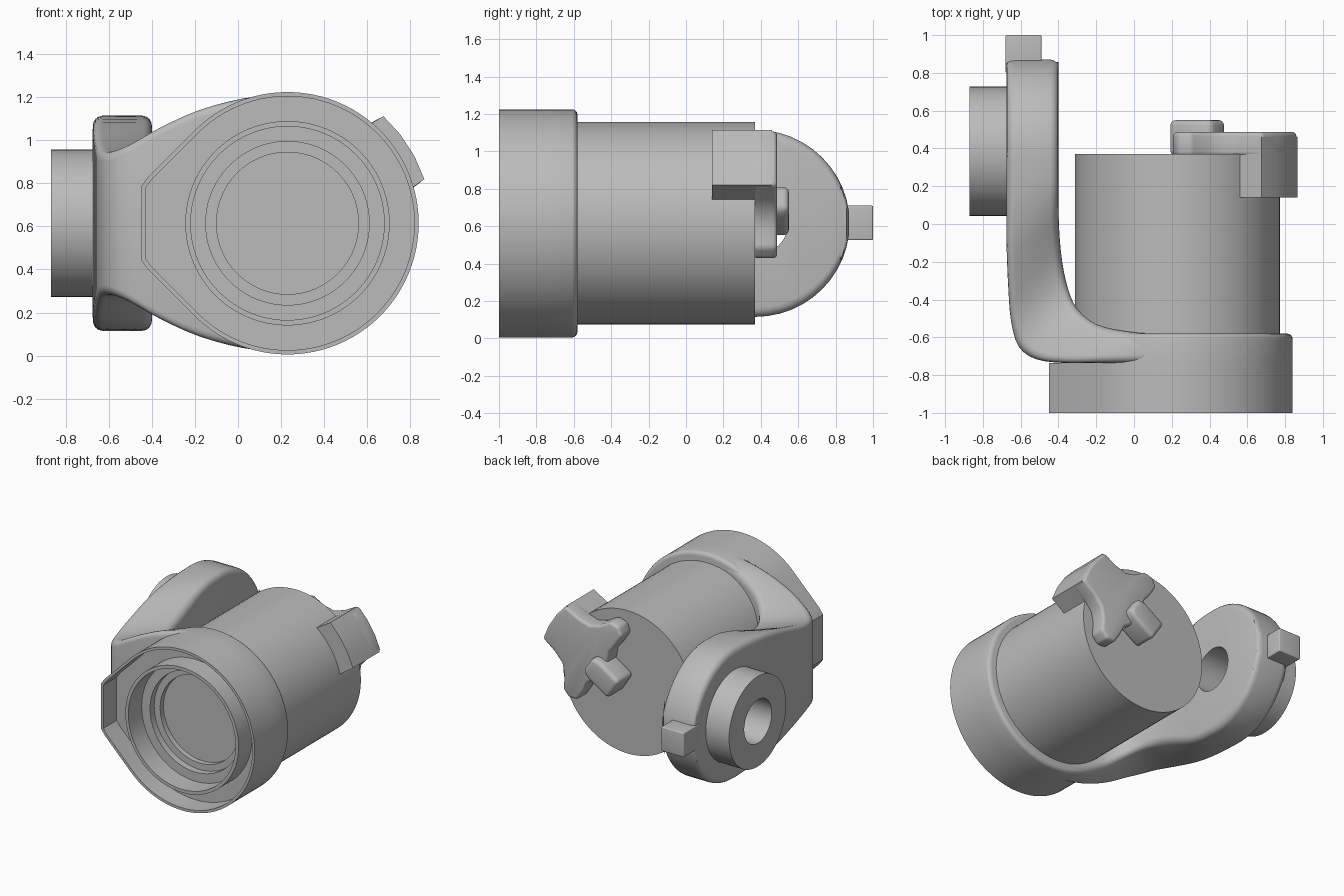
import bpy, bmesh, math
from mathutils import Vector, Matrix

if "Cube" in bpy.data.objects:
    bpy.data.objects.remove(bpy.data.objects["Cube"])

grey = bpy.data.materials.new("plain_grey")
grey.diffuse_color = (0.5, 0.5, 0.5, 1)
grey.use_nodes = True
grey.node_tree.nodes["Principled BSDF"].inputs["Base Color"].default_value = grey.diffuse_color
CX, CZ = 0.23, 0.615          # axis of the main barrel


def make(name, bm):
    bmesh.ops.remove_doubles(bm, verts=bm.verts, dist=1e-5)
    bmesh.ops.recalc_face_normals(bm, faces=bm.faces)
    me = bpy.data.meshes.new(name)
    bm.to_mesh(me)
    bm.free()
    me.materials.append(grey)
    ob = bpy.data.objects.new(name, me)
    bpy.context.collection.objects.link(ob)
    return ob


def finish(ob, bevel=0, cutters=()):
    if bevel:
        m = ob.modifiers.new("bevel", 'BEVEL')
        m.width, m.segments, m.angle_limit = bevel, 4, math.radians(40)
        m.limit_method = 'ANGLE'
        m.use_clamp_overlap = False
    for c in cutters:
        m = ob.modifiers.new("cut", 'BOOLEAN')
        m.object, m.operation, m.solver = c, 'DIFFERENCE', 'EXACT'
    dg = bpy.context.evaluated_depsgraph_get()
    me = bpy.data.meshes.new_from_object(ob.evaluated_get(dg))
    ob.modifiers.clear()
    ob.data = me
    bpy.ops.object.select_all(action='DESELECT')
    ob.select_set(True)
    bpy.context.view_layer.objects.active = ob
    bpy.ops.object.shade_smooth_by_angle(angle=math.radians(35))
    return ob


def prism(name, pts, y0, y1):
    """Extrude an xz outline along y."""
    bm = bmesh.new()
    f = bm.faces.new([bm.verts.new((x, y0, z)) for x, z in pts])
    r = bmesh.ops.extrude_face_region(bm, geom=[f])
    vs = [v for v in r["geom"] if isinstance(v, bmesh.types.BMVert)]
    bmesh.ops.translate(bm, verts=vs, vec=(0, y1 - y0, 0))
    return make(name, bm)


def lathe(name, prof, n=96):
    """Spin (radius, y) points about the barrel axis."""
    bm = bmesh.new()
    vs = [bm.verts.new((CX + r, y, CZ)) for r, y in prof]
    es = [bm.edges.new(p) for p in zip(vs, vs[1:])]
    bmesh.ops.spin(bm, geom=vs + es, cent=(CX, 0, CZ), axis=(0, 1, 0),
                   angle=math.tau, steps=n)
    return make(name, bm)


def x_cylinder(name, r, x0, x1, y, z):
    bm = bmesh.new()
    bmesh.ops.create_cone(bm, cap_ends=True, segments=72, radius1=r, radius2=r,
                          depth=x1 - x0,
                          matrix=Matrix.Translation(((x0 + x1) / 2, y, z))
                          @ Matrix.Rotation(math.pi / 2, 4, 'Y'))
    return make(name, bm)


def wedge_outline(t):
    """Circle with a tangent 45 degree nose on the left, inset by t."""
    r = 0.61 - t
    pts = [(CX + r * math.cos(a), CZ + r * math.sin(a))
           for a in (math.radians(-135 + 270 * i / 72) for i in range(73))]
    a = 0.65 - t
    h = r * math.sqrt(2) - a
    f = 0.17 - 0.3 * t
    return pts + [(CX - a, CZ + h), (CX - 0.68 + t, CZ + f),
                  (CX - 0.68 + t, CZ - f), (CX - a, CZ - h)]


# Front flange: thin-walled nose-shaped rim with a recess
recess = prism("recess_cutter", wedge_outline(0.02), -1.1, -0.84)
bore = lathe("bore_cutter", [(0, -1.2), (0.465, -1.2), (0.465, -0.5), (0, -0.5)])
flange = prism("front_flange", wedge_outline(0), -1, -0.735)
finish(flange, cutters=[recess, bore])

# Stepped bore tube standing in the recess
finish(lathe("bore_tube", [(0.475, -0.8), (0.475, -1), (0.45, -1), (0.45, -0.84),
                           (0.38, -0.84), (0.38, -0.79), (0.33, -0.79),
                           (0.33, -0.75), (0, -0.75)]))

# Rounded ring behind the flange
ring = [(0, -0.737), (0.61, -0.737)] + [
    (0.58 + 0.03 * math.cos(a), -0.61 + 0.03 * math.sin(a))
    for a in (math.pi / 8 * i for i in range(5))] + [(0, -0.58)]
finish(lathe("flange_ring", ring))

# Barrel
finish(lathe("barrel", [(0, -0.65), (0.542, -0.65), (0.542, 0.37), (0, 0.37)]))

# Curved arm: stations of outer x,y / inner x,y / half width
keys = [Vector(k) for k in (
    (0.23, -0.735, 0.23, -0.58, 0.605), (0.0, -0.735, 0.08, -0.58, 0.58),
    (-0.2, -0.735, -0.06, -0.565, 0.53), (-0.38, -0.735, -0.2, -0.53, 0.45),
    (-0.52, -0.715, -0.3, -0.45, 0.37), (-0.61, -0.65, -0.35, -0.34, 0.335),
    (-0.65, -0.52, -0.38, -0.2, 0.345), (-0.665, -0.35, -0.395, -0.05, 0.39),
    (-0.675, -0.1, -0.4, 0.1, 0.455), (-0.675, 0.15, -0.4, 0.22, 0.49),
    (-0.675, 0.37, -0.4, 0.37, 0.5))]
stations = []
for i in range(len(keys) - 1):
    p0, p1, p2 = keys[max(i - 1, 0)], keys[i], keys[i + 1]
    p3 = keys[min(i + 2, len(keys) - 1)]
    for t in (0, 1 / 3, 2 / 3):
        stations.append(0.5 * (2 * p1 + (p2 - p0) * t
                               + (2 * p0 - 5 * p1 + 4 * p2 - p3) * t * t
                               + (3 * p1 - p0 - 3 * p2 + p3) * t ** 3))
for i in range(12):
    a = math.radians(7.5 * i)
    y = 0.37 + 0.505 * math.sin(a)
    stations.append((-0.675, y, -0.4, y, 0.5 * math.cos(a)))
bm = bmesh.new()
rows = [[bm.verts.new(p) for p in ((ox, oy, CZ - w), (ix, iy, CZ - w),
                                   (ix, iy, CZ + w), (ox, oy, CZ + w))]
        for ox, oy, ix, iy, w in stations]
for a, b in zip(rows, rows[1:]):
    for j in range(4):
        k = (j + 1) % 4
        bm.faces.new((a[j], a[k], b[k], b[j]))
bm.faces.new(rows[0])
bm.faces.new(rows[-1])
pivot_hole = x_cylinder("pivot_hole_cutter", 0.165, -1, 0, 0.38, CZ)
finish(make("curved_arm", bm), bevel=0.045, cutters=[pivot_hole])

# Pivot boss on the outside of the arm
finish(x_cylinder("pivot_boss", 0.342, -0.87, -0.66, 0.385, CZ), cutters=[pivot_hole])

# Small tab at the arm tip
finish(prism("tip_tab", [(-0.68, 0.525), (-0.49, 0.525), (-0.49, 0.71),
                         (-0.68, 0.71)], 0.8, 1.0), bevel=0.008)


# Clip on the barrel's back, symmetric about a slanted radial axis
def radial(pts):
    c, s = math.cos(math.radians(33)), math.sin(math.radians(33))
    both = pts + [(u, -v) for u, v in reversed(pts)]
    return [(CX + u * c - v * s, CZ + u * s + v * c) for u, v in both]


finish(prism("clip_plate", radial([
    (0.665, 0.06), (0.645, 0.175), (0.52, 0.185), (0.43, 0.21), (0.37, 0.27),
    (0.32, 0.365), (0.25, 0.385), (0.19, 0.345), (0.19, 0.25), (0.2, 0.17),
    (0.17, 0.1)]), 0.36, 0.487), bevel=0.022)
finish(prism("clip_hook", radial([(0.665, 0.06), (0.645, 0.175), (0.5, 0.18)]),
             0.14, 0.46))
finish(prism("clip_stub", radial([(0.26, 0.07), (0.2, 0.09), (0.0, 0.09)]),
             0.36, 0.55), bevel=0.03)

for c in (recess, bore, pivot_hole):
    bpy.data.objects.remove(c)
